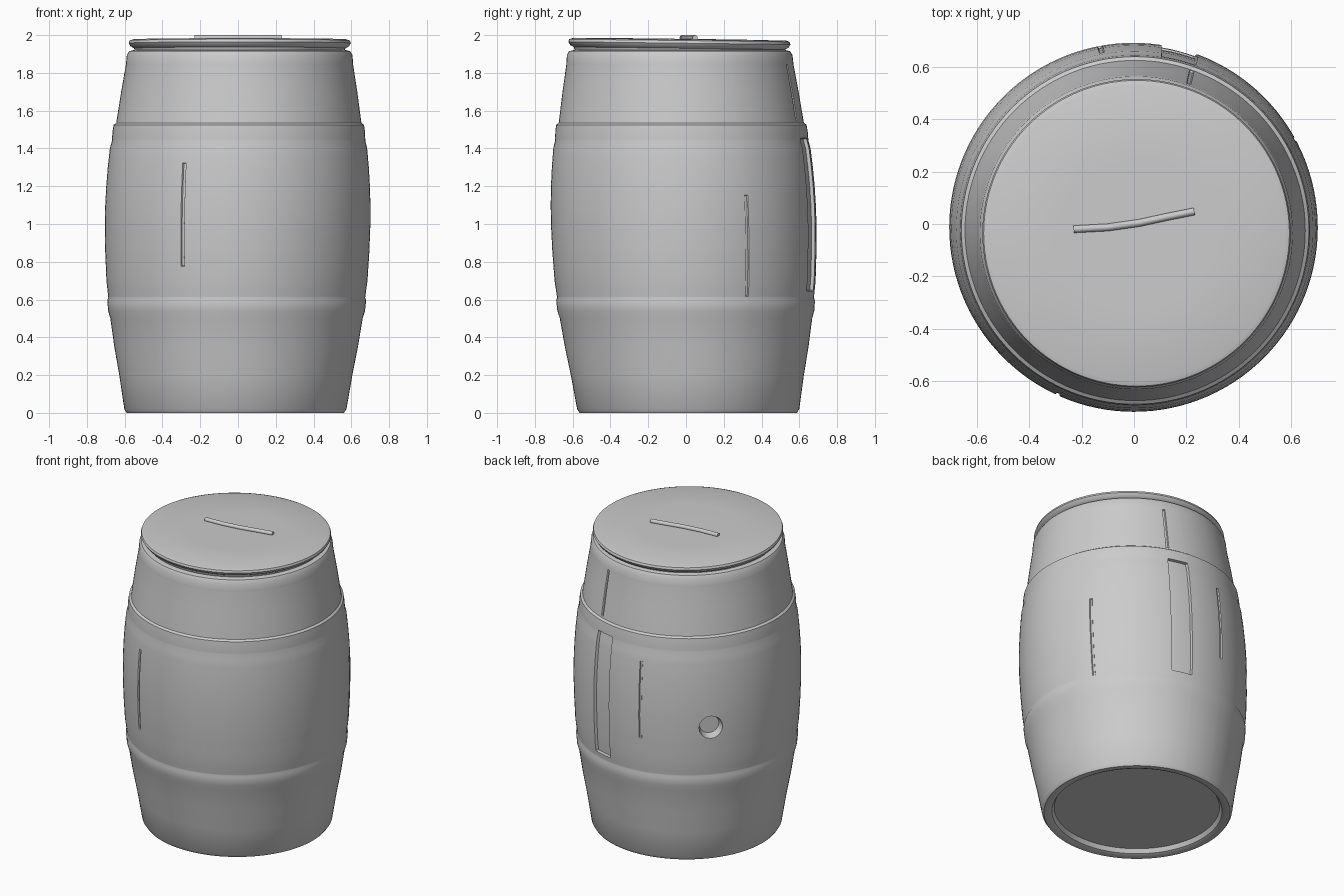
import bpy, bmesh, math
from mathutils import Vector

if "Cube" in bpy.data.objects:
    bpy.data.objects.remove(bpy.data.objects["Cube"])

D = math.radians


def center(z):
    # the barrel leans very slightly
    return -0.014 + 0.012 * z, 0.012 - 0.024 * z


def lathe(name, profile, angles, offset=lambda a, z: 0.0, tilt=0.0):
    """Closed revolved solid: profile is (radius, z), first and last rings are capped."""
    bm = bmesh.new()
    rings = []
    for r, z in profile:
        cx, cy = center(z)
        ring = []
        for a in angles:
            rr = r + offset(a, z)
            x, y = cx + rr * math.cos(D(a)), cy + rr * math.sin(D(a))
            ring.append(bm.verts.new((x, y, z - tilt * y)))
        rings.append(ring)
    n = len(angles)
    for lo, hi in zip(rings, rings[1:]):
        for i in range(n):
            j = (i + 1) % n
            bm.faces.new((lo[i], lo[j], hi[j], hi[i]))
    bm.faces.new(rings[0][::-1])
    bm.faces.new(rings[-1])
    bmesh.ops.recalc_face_normals(bm, faces=bm.faces[:])
    me = bpy.data.meshes.new(name)
    bm.to_mesh(me)
    bm.free()
    ob = bpy.data.objects.new(name, me)
    bpy.context.collection.objects.link(ob)
    return ob


def smooth(ob, angle=35):
    bpy.ops.object.select_all(action='DESELECT')
    bpy.context.view_layer.objects.active = ob
    ob.select_set(True)
    bpy.ops.object.shade_smooth_by_angle(angle=D(angle))


# Barrel body outline, hoops included as small ridges
wall = [(0.575, 0.0), (0.588, 0.02), (0.617, 0.2), (0.645, 0.35), (0.668, 0.5),
        (0.680, 0.54), (0.685, 0.595), (0.680, 0.61), (0.691, 0.7), (0.699, 0.85),
        (0.703, 1.0), (0.702, 1.1), (0.698, 1.2), (0.691, 1.3), (0.681, 1.4),
        (0.671, 1.44), (0.668, 1.49), (0.663, 1.525), (0.649, 1.535), (0.625, 1.7),
        (0.602, 1.84), (0.597, 1.895), (0.585, 1.915)]


def wall_radius(z):
    for (r0, z0), (r1, z1) in zip(wall, wall[1:]):
        if z0 <= z <= z1:
            return r0 + (r1 - r0) * (z - z0) / (z1 - z0)


# Shallow stave recess and seams: (angle0, angle1, z0, z1, depth)
recesses = [(70, 81, 0.65, 1.45, 0.018), (70, 71, 1.55, 1.84, 0.008),
            (245, 246, 0.78, 1.32, 0.008), (28, 29, 0.62, 1.15, 0.007),
            (100, 101, 0.85, 1.35, 0.007)]


def stave_offset(a, z):
    for a0, a1, z0, z1, d in recesses:
        if a0 <= a <= a1 and z0 <= z <= z1:
            return -d
    return 0.0


angles = set(i * 3 for i in range(120))
heights = set(z for r, z in wall)
for a0, a1, z0, z1, d in recesses:
    angles |= {a0 - 0.3, a0, a1, a1 + 0.3}
    heights |= {round(z0 - 0.004, 3), z0, z1, round(z1 + 0.004, 3)}
angles = sorted(angles)

outline = [(0.51, 0.035), (0.525, 0.008), (0.545, 0.0)]
outline += [(wall_radius(z), z) for z in sorted(heights)]
outline += [(0.555, 1.922)]
body = lathe("barrel_body", outline, angles, stave_offset)

# Bung hole cut into the back left
az, hz = D(137), 0.94
cx, cy = center(hz)
out = Vector((math.cos(az), math.sin(az), 0))
bpy.ops.mesh.primitive_cone_add(vertices=16, radius1=0.062, radius2=0.092, depth=0.12,
                                location=Vector((cx, cy, hz)) + out * 0.705,
                                rotation=out.to_track_quat('Z', 'Y').to_euler())
cutter = bpy.context.object
cutter.name = "bung_hole_cutter"
mod = body.modifiers.new("bung_hole", 'BOOLEAN')
mod.operation = 'DIFFERENCE'
mod.solver = 'EXACT'
mod.object = cutter
bpy.context.view_layer.objects.active = body
bpy.ops.object.modifier_apply(modifier=mod.name)
bpy.data.objects.remove(cutter, do_unlink=True)
smooth(body)

# Lid: thin flared disc overhanging a narrow neck
lid = lathe("lid", [(0.555, 1.915), (0.56, 1.93), (0.578, 1.94), (0.588, 1.957),
                    (0.583, 1.971), (0.565, 1.977), (0.3, 1.98)],
            [i * 3 for i in range(120)], tilt=0.012)
smooth(lid)

# Handle ridge: low, gently curved bar on the lid
curve = bpy.data.curves.new("lid_handle", 'CURVE')
curve.dimensions = '3D'
curve.bevel_depth = 0.014
curve.bevel_resolution = 3
curve.use_fill_caps = True
spline = curve.splines.new('POLY')
path = [(-0.23, -0.02), (-0.1, -0.013), (0.02, 0.004), (0.13, 0.028), (0.23, 0.048)]
spline.points.add(len(path) - 1)
for p, (x, y) in zip(spline.points, path):
    p.co = (x, y, 1.986, 1)
handle = bpy.data.objects.new("lid_handle", curve)
bpy.context.collection.objects.link(handle)
bpy.ops.object.select_all(action='DESELECT')
bpy.context.view_layer.objects.active = handle
handle.select_set(True)
bpy.ops.object.convert(target='MESH')
smooth(bpy.context.object, 50)
